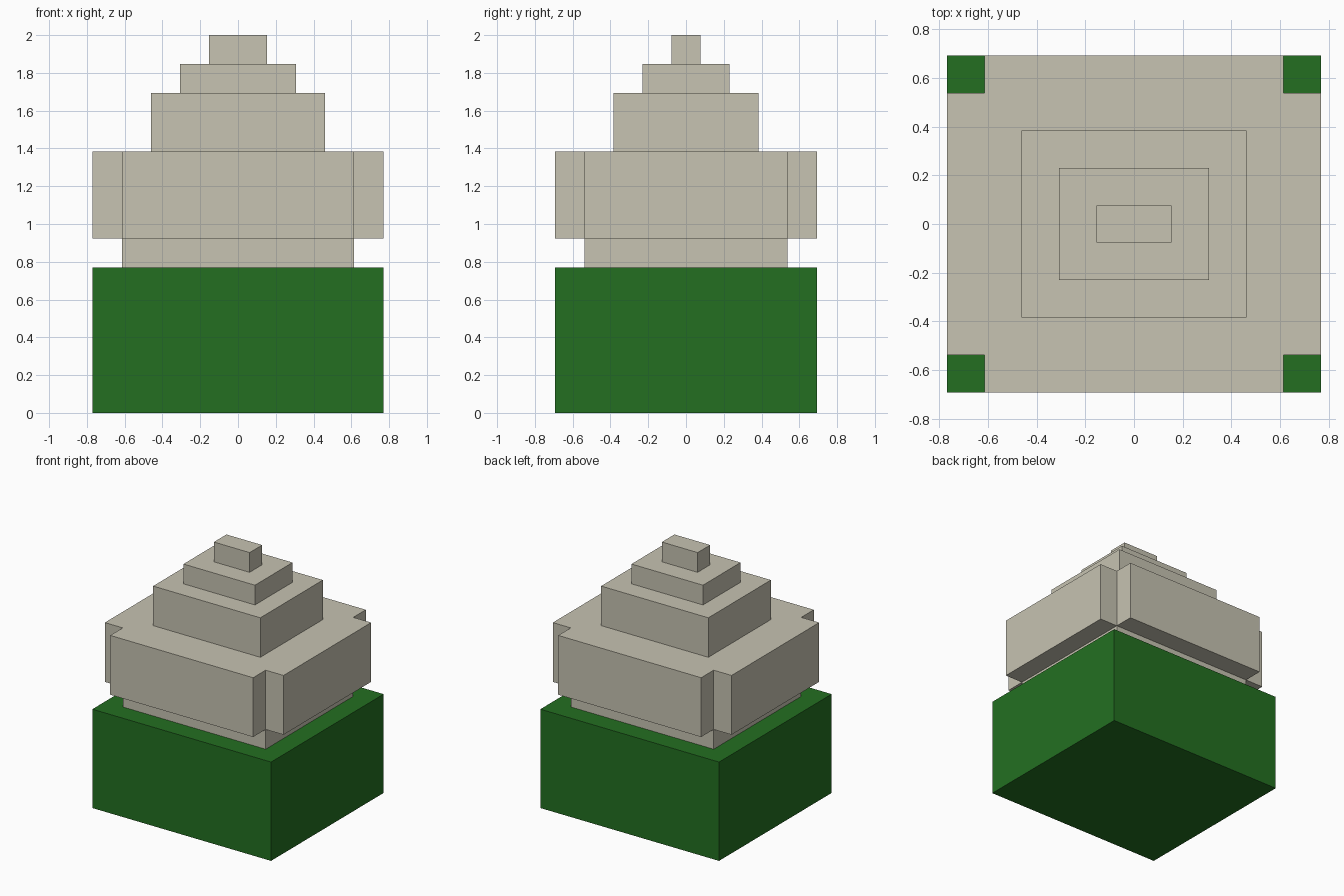
import bpy, bmesh

if "Cube" in bpy.data.objects:
    bpy.data.objects.remove(bpy.data.objects["Cube"])

U = 2 / 13  # the model sits on a grid 13 cells tall


def material(name, rgb):
    m = bpy.data.materials.new(name)
    m.diffuse_color = (*rgb, 1)
    m.use_nodes = True
    m.node_tree.nodes["Principled BSDF"].inputs["Base Color"].default_value = m.diffuse_color
    return m


green = material("leaf green", (0.0168, 0.159, 0.0152))
stone = material("pale stone", (0.571, 0.546, 0.445))


def prism(name, outline, z0, z1, mat):
    """Extrude an outline (in grid cells, counter-clockwise) from z0 to z1."""
    bm = bmesh.new()
    face = bm.faces.new([bm.verts.new((x * U, y * U, z0 * U)) for x, y in outline])
    top = bmesh.ops.extrude_face_region(bm, geom=[face])["geom"]
    verts = [v for v in top if isinstance(v, bmesh.types.BMVert)]
    bmesh.ops.translate(bm, verts=verts, vec=(0, 0, (z1 - z0) * U))
    bmesh.ops.recalc_face_normals(bm, faces=bm.faces)
    mesh = bpy.data.meshes.new(name)
    bm.to_mesh(mesh)
    bm.free()
    mesh.materials.append(mat)
    obj = bpy.data.objects.new(name, mesh)
    bpy.context.collection.objects.link(obj)
    return obj


def rect(x, y):
    return [(-x, -y), (x, -y), (x, y), (-x, y)]


def notched(x, y, n):
    """Rectangle with a square notch of size n cut from each corner."""
    a, b = x - n, y - n
    return [(-a, -y), (a, -y), (a, -b), (x, -b), (x, b), (a, b),
            (a, y), (-a, y), (-a, b), (-x, b), (-x, -b), (-a, -b)]


# Green base block
prism("base_block", rect(5, 4.5), 0, 5, green)
# Recessed neck under the wide tier
prism("neck", rect(4, 3.5), 5, 6, stone)
# Wide tier with notched corners
prism("wide_tier", notched(5, 4.5, 1), 6, 9, stone)
# Stepped tiers up to the peak
prism("lower_step", rect(3, 2.5), 9, 11, stone)
prism("upper_step", rect(2, 1.5), 11, 12, stone)
prism("peak", rect(1, 0.5), 12, 13, stone)
